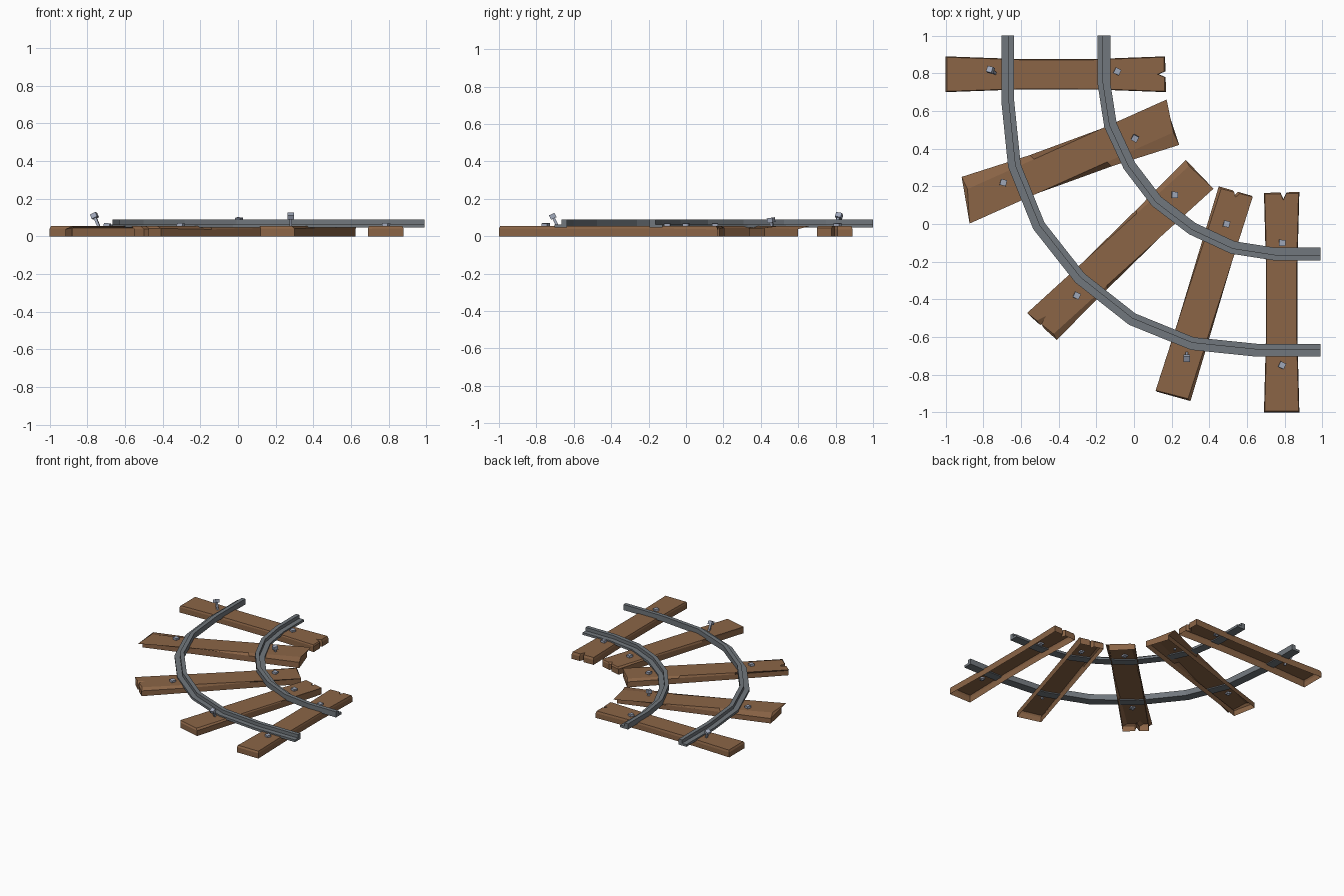
import bpy, bmesh, math, random
from mathutils import Vector

if "Cube" in bpy.data.objects:
    bpy.data.objects.remove(bpy.data.objects["Cube"])

random.seed(4)


def material(name, rgb):
    m = bpy.data.materials.new(name)
    m.diffuse_color = (*rgb, 1)
    m.use_nodes = True
    m.node_tree.nodes["Principled BSDF"].inputs["Base Color"].default_value = m.diffuse_color
    return m


WOOD = material("brown wood", (0.26, 0.13, 0.062))
IRON = material("grey iron", (0.165, 0.185, 0.205))
STEEL = material("pale steel", (0.36, 0.40, 0.50))


def finish(bm, name, mat):
    me = bpy.data.meshes.new(name)
    bm.to_mesh(me)
    bm.free()
    me.materials.append(mat)
    ob = bpy.data.objects.new(name, me)
    bpy.context.collection.objects.link(ob)
    return ob


# Plank: hollow underneath, slightly waisted, with optional splits in its ends.
# Corners run clockwise: start-left, end-left, end-right, start-right.
def plank(name, corners, waist=0.0, start_split=0.0, end_split=0.0, at=0.5):
    a, b, c, d = [Vector(p) for p in corners]
    along = ((b + c) - (a + d)).normalized()
    side = (a - d).normalized()

    def split(p, q, depth, inward):
        if not depth:
            return []
        m = p.lerp(q, at)
        w = (q - p).normalized() * 0.016
        return [m - w, m + inward * depth, m + w]

    out = [a, a.lerp(b, 0.33) - side * waist, a.lerp(b, 0.68) - side * waist, b]
    out += split(b, c, end_split, -along)
    out += [c, c.lerp(d, 0.32) + side * waist, c.lerp(d, 0.67) + side * waist, d]
    out += split(d, a, start_split, along)
    mid = (a + b + c + d) / 4
    bm = bmesh.new()
    low = [bm.verts.new((p.x, p.y, 0)) for p in out]
    rim = [bm.verts.new((p.x, p.y, random.uniform(0.036, 0.046))) for p in out]
    top = []
    for p in out:
        t = p - mid
        u, v = t.dot(along), t.dot(side)
        q = mid + along * (u - math.copysign(0.007, u)) + side * (v * 0.95)
        top.append(bm.verts.new((q.x, q.y, 0.054)))
    n = len(out)
    for lo, hi in ((low, rim), (rim, top)):
        for i in range(n):
            j = (i + 1) % n
            bm.faces.new((lo[j], lo[i], hi[i], hi[j]))
    bm.faces.new(top[::-1])
    finish(bm, name, WOOD)


plank("plank_1", [(-1, .89), (.165, .89), (.17, .70), (-1, .70)], .014, 0, .035)
plank("plank_2", [(-.915, .25), (.18, .60), (.24, .42), (-.88, .065)])
plank("plank_3", [(-.55, -.49), (.275, .34), (.405, .205), (-.41, -.615)], 0, .05, 0, .55)
plank("plank_4", [(.12, -.89), (.45, .20), (.625, .15), (.30, -.94)], 0, 0, .025)
plank("plank_5", [(.69, -1), (.69, .165), (.878, .17), (.878, -1)], .01, 0, .035, .55)


# Rail: angle-iron profile swept along a mitred polyline
def rail(name, half, flip):
    # the second half mirrors the first across the diagonal x = y
    pts = [Vector(p) for p in half]
    pts += [Vector((p.y, p.x)) for p in reversed(pts[:-1])]
    pts[-1].x = 0.99
    profile = [(-.034, .046), (.034, .046), (.034, .09), (.004, .09), (.004, .064), (-.034, .064)]
    bm = bmesh.new()
    rings = []
    for i, p in enumerate(pts):
        d1 = (p - pts[i - 1]).normalized() if i else (pts[1] - p).normalized()
        d2 = (pts[i + 1] - p).normalized() if i < len(pts) - 1 else d1
        t = (d1 + d2).normalized()
        nrm = Vector((-t.y, t.x)) / t.dot(d1)
        ring = []
        for o, z in profile:
            q = p + nrm * o * flip
            ring.append(bm.verts.new((q.x, q.y, z)))
        rings.append(ring)
    k = len(profile)
    for r, s in zip(rings, rings[1:]):
        for i in range(k):
            j = (i + 1) % k
            bm.faces.new((r[i], r[j], s[j], s[i]))
    bm.faces.new(rings[0])
    bm.faces.new(rings[-1])
    bmesh.ops.recalc_face_normals(bm, faces=bm.faces)
    finish(bm, name, IRON)


rail("outer_rail", [(-.67, 1), (-.67, .65), (-.635, .31), (-.505, -.01), (-.287, -.287)], 1)
rail("inner_rail", [(-.16, 1), (-.16, .75), (-.125, .525), (-.025, .31), (.12, .12)], -1)


# Nails: square head on a thin shank, some leaning out of the wood
def nail(name, base, head, spin):
    base, head = Vector(base), Vector(head)
    axis = head - base
    bm = bmesh.new()
    for r, z0, z1 in ((0.010, -0.01, axis.length), (0.023, axis.length - 0.012, axis.length + 0.014)):
        ret = bmesh.ops.create_cone(bm, cap_ends=True, segments=4, radius1=r, radius2=r, depth=z1 - z0)
        bmesh.ops.translate(bm, verts=ret["verts"], vec=(0, 0, (z0 + z1) / 2))
    ob = finish(bm, name, STEEL)
    ob.location = base
    turn = Vector((0, 0, 1)).rotation_difference(axis)
    ob.rotation_euler = (turn.to_matrix() @ Vector((0, 0, 1)).to_track_quat('Z', 'Y').to_matrix()).to_euler()
    for v in ob.data.vertices:  # spin about own axis
        x, y = v.co.x, v.co.y
        v.co.x = x * math.cos(spin) - y * math.sin(spin)
        v.co.y = x * math.sin(spin) + y * math.cos(spin)


nail("leaning_nail_1", (-.738, .80, .05), (-.762, .818, .108), .5)
nail("leaning_nail_2", (.28, -.685, .05), (.28, -.712, .106), .78)
nail("leaning_nail_3", (.005, .46, .05), (.005, .455, .085), .3)
flat = [(-.09, .81), (-.695, .22), (.215, .155), (-.305, -.38), (.49, 0), (.785, -.1), (.785, -.75)]
for i, (x, y) in enumerate(flat):
    nail(f"flush_nail_{i + 1}", (x, y, .045), (x + .001, y, .056), .35 + .2 * (i % 3))
